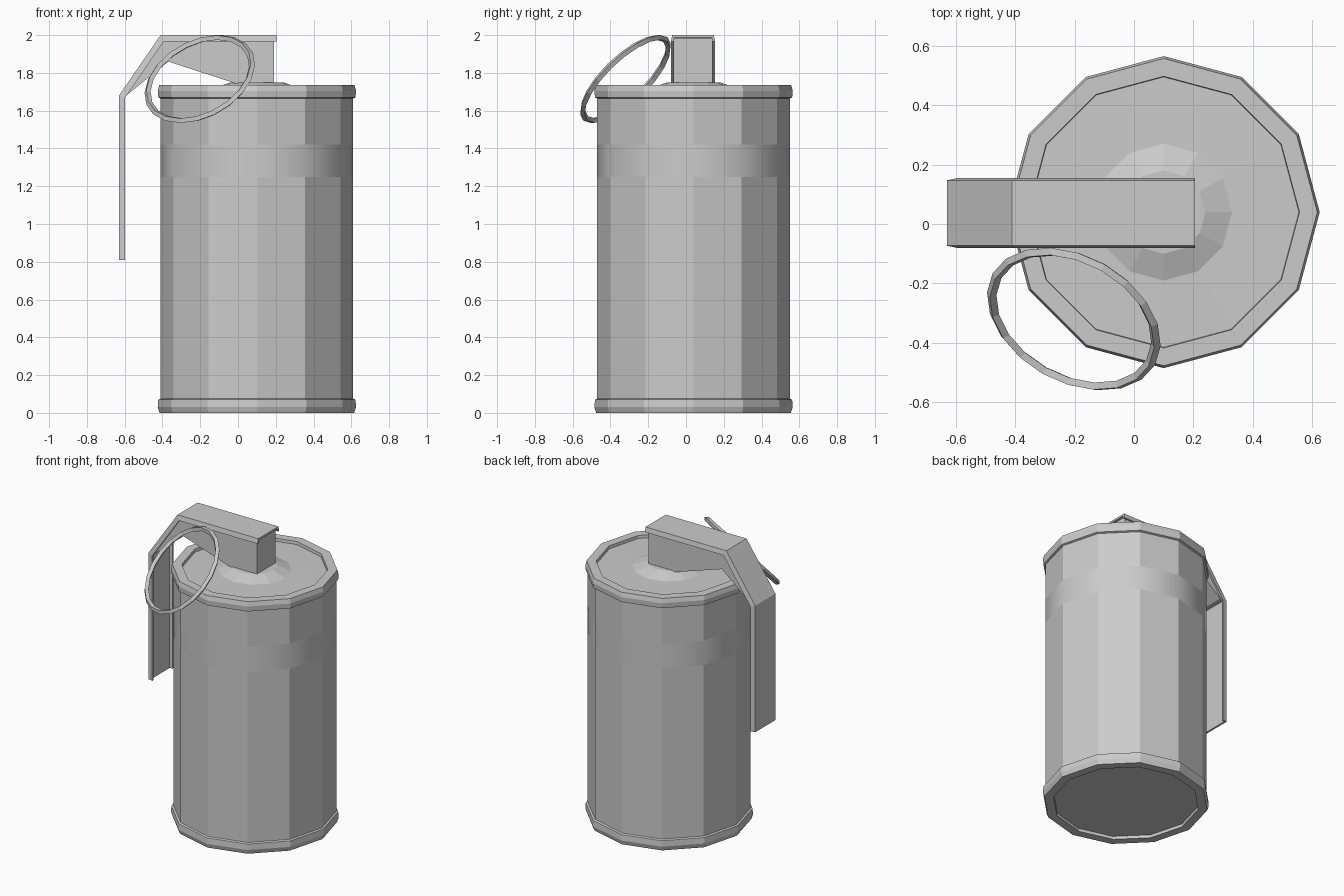
import bpy, bmesh
from math import cos, sin, pi
from mathutils import Vector

if "Cube" in bpy.data.objects:
    bpy.data.objects.remove(bpy.data.objects["Cube"])

CX, CY = 0.10, 0.04      # canister axis
LY = 0.037               # lever centre line


def finish(name, bm):
    bmesh.ops.recalc_face_normals(bm, faces=bm.faces)
    me = bpy.data.meshes.new(name)
    bm.to_mesh(me)
    bm.free()
    ob = bpy.data.objects.new(name, me)
    bpy.context.collection.objects.link(ob)
    return ob


def skin(name, rings):
    """Join closed rings of points into a capped solid."""
    bm = bmesh.new()
    vs = [[bm.verts.new(p) for p in r] for r in rings]
    n = len(vs[0])
    for a, b in zip(vs, vs[1:]):
        for i in range(n):
            j = (i + 1) % n
            bm.faces.new((a[i], a[j], b[j], b[i]))
    bm.faces.new(vs[0])
    bm.faces.new(vs[-1])
    return finish(name, bm)


def lathe(name, profile, sides=12):
    return skin(name, [[(CX + r * cos(2 * pi * i / sides),
                         CY + r * sin(2 * pi * i / sides), z)
                        for i in range(sides)] for r, z in profile])


# Canister with rolled rims, recessed ends and a low dome on top
body = lathe("canister", [
    (0.455, 0.02), (0.457, 0.0), (0.515, 0.0), (0.525, 0.03), (0.522, 0.07),
    (0.51, 0.075), (0.51, 1.25), (0.51, 1.42), (0.51, 1.665),
    (0.522, 1.67), (0.525, 1.705), (0.517, 1.735), (0.457, 1.735),
    (0.455, 1.715), (0.23, 1.718), (0.14, 1.75)])

# Softly shaded band around the upper body
for f in body.data.polygons:
    f.use_smooth = 1.26 < f.center.z < 1.41

# Safety lever: channel section swept along a bent path
path = [Vector(p) for p in ((0.205, 2.0), (-0.41, 2.0), (-0.63, 1.68), (-0.63, 0.81))]
section = [(-0.11, 0), (0.11, 0), (0.117, 0.033), (0.105, 0.033),
           (0.1, 0.013), (-0.1, 0.013), (-0.105, 0.033), (-0.117, 0.033)]
normals = []
for a, b in zip(path, path[1:]):
    d = (b - a).normalized()
    normals.append(Vector((-d.y, d.x)))
rings = []
for k, p in enumerate(path):
    n1, n2 = normals[max(k - 1, 0)], normals[min(k, len(normals) - 1)]
    m = (n1 + n2) / (1 + n1.dot(n2))
    rings.append([(p.x + m.x * d, LY + y, p.y + m.y * d) for y, d in section])
skin("safety_lever", rings)

# Fuze block under the lever, tapering out to the bend
side = [(0.19, 1.735), (0.19, 1.985), (-0.402, 1.985), (-0.61, 1.68),
        (-0.585, 1.685), (-0.37, 1.86), (0.0, 1.74)]
skin("fuze_block", [[(x, LY + s, z) for x, z in side] for s in (-0.102, 0.102)])

# Pull ring, tilted, with a diamond section
turn = Vector((0.364, 0.645, -0.672)).to_track_quat('Z', 'Y')
bpy.ops.mesh.primitive_torus_add(
    major_segments=20, minor_segments=4, major_radius=0.297, minor_radius=0.017,
    location=(-0.2025, -0.32, 1.7675), rotation=turn.to_euler())
bpy.context.object.name = "pull_ring"
